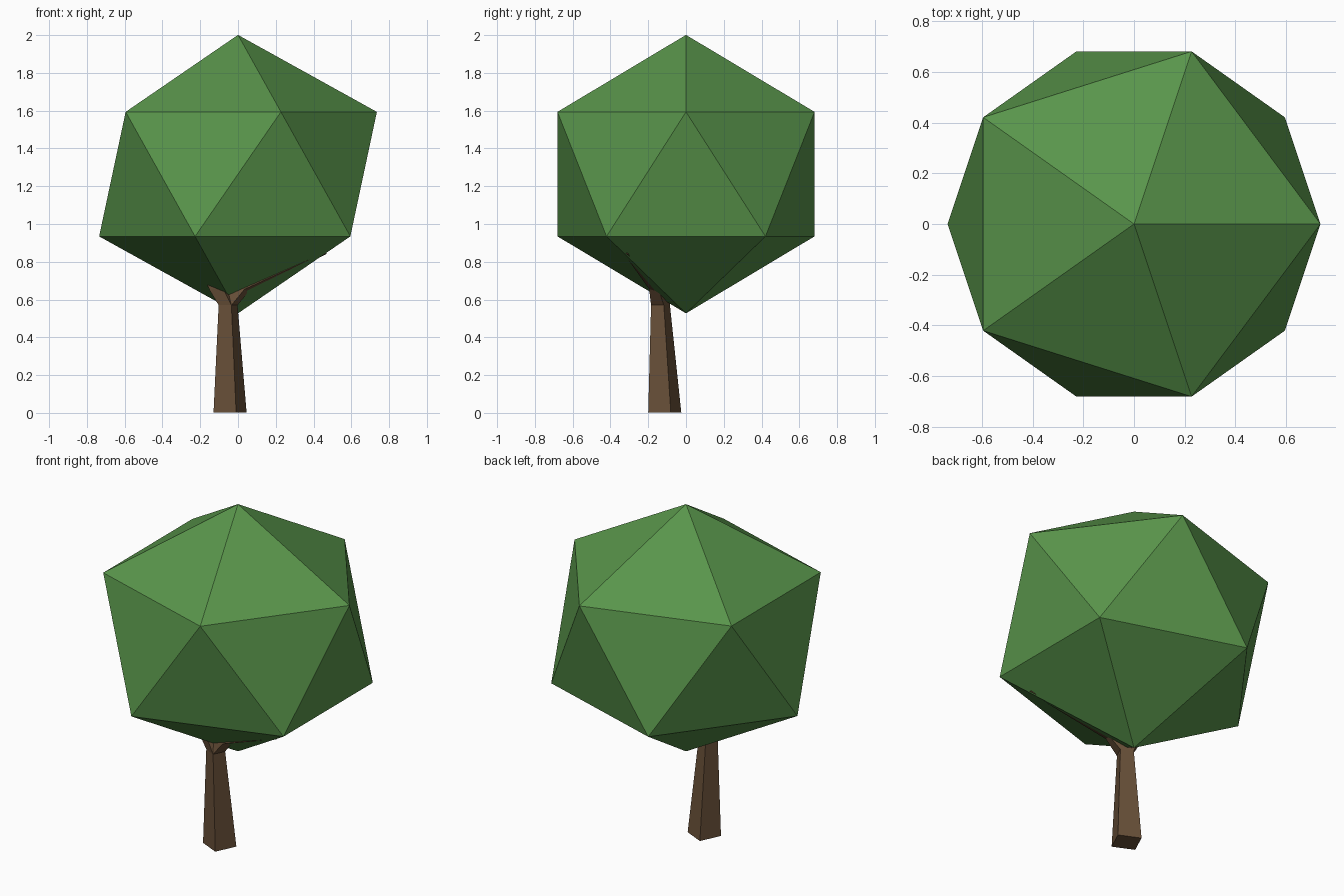
import bpy, bmesh
from mathutils import Vector

if "Cube" in bpy.data.objects:
    bpy.data.objects.remove(bpy.data.objects["Cube"])


def material(name, color):
    m = bpy.data.materials.new(name)
    m.diffuse_color = (*color, 1)
    m.use_nodes = True
    m.node_tree.nodes["Principled BSDF"].inputs["Base Color"].default_value = m.diffuse_color
    return m


leaf = material("leaf_green", (0.10, 0.30, 0.07))
bark = material("bark_brown", (0.14, 0.08, 0.04))

# leafy crown: a slightly squashed icosahedron
bpy.ops.mesh.primitive_ico_sphere_add(subdivisions=1, radius=1, location=(0, 0, 1.264))
crown = bpy.context.object
crown.name = "crown"
crown.scale = (0.822, 0.80, 0.737)
crown.data.materials.append(leaf)


def limb(name, rings):
    """Four-sided tapered limb; each ring is (centre, half-diagonal a, half-diagonal b)."""
    bm = bmesh.new()
    loops = []
    for c, a, b in rings:
        c, a, b = Vector(c), Vector(a), Vector(b)
        loops.append([bm.verts.new(p) for p in (c + a, c + b, c - a, c - b)])
    for lo, hi in zip(loops, loops[1:]):
        for i in range(4):
            j = (i + 1) % 4
            bm.faces.new((lo[i], lo[j], hi[j], hi[i]))
    bm.faces.new(loops[0][::-1])
    bm.faces.new(loops[-1])
    bmesh.ops.recalc_face_normals(bm, faces=bm.faces)
    me = bpy.data.meshes.new(name)
    bm.to_mesh(me)
    bm.free()
    me.materials.append(bark)
    ob = bpy.data.objects.new(name, me)
    bpy.context.collection.objects.link(ob)


# tapering trunk, turned slightly about its axis
top = ((-0.0525, -0.135, 0.57), (0.0175, -0.05, 0), (0.05, 0.0175, 0))
limb("trunk", [((-0.042, -0.1125, 0.002), (0.032, -0.0875, 0), (0.0875, 0.032, 0)), top])

# fork: short limb to the left, long thin limb to the front right
limb("left_branch", [
    top,
    ((-0.10, -0.135, 0.67), (0.015, -0.045, 0.0), (0.05, 0.015, 0.02)),
    ((-0.22, -0.12, 0.88), (0.01, -0.03, 0), (0.03, 0.01, 0.015))])
limb("right_branch", [
    top,
    ((0.02, -0.15, 0.66), (0.015, -0.045, -0.005), (0.035, 0.01, -0.02)),
    ((0.46, -0.315, 0.86), (0.006, -0.02, -0.008), (0.01, 0.005, -0.018))])
